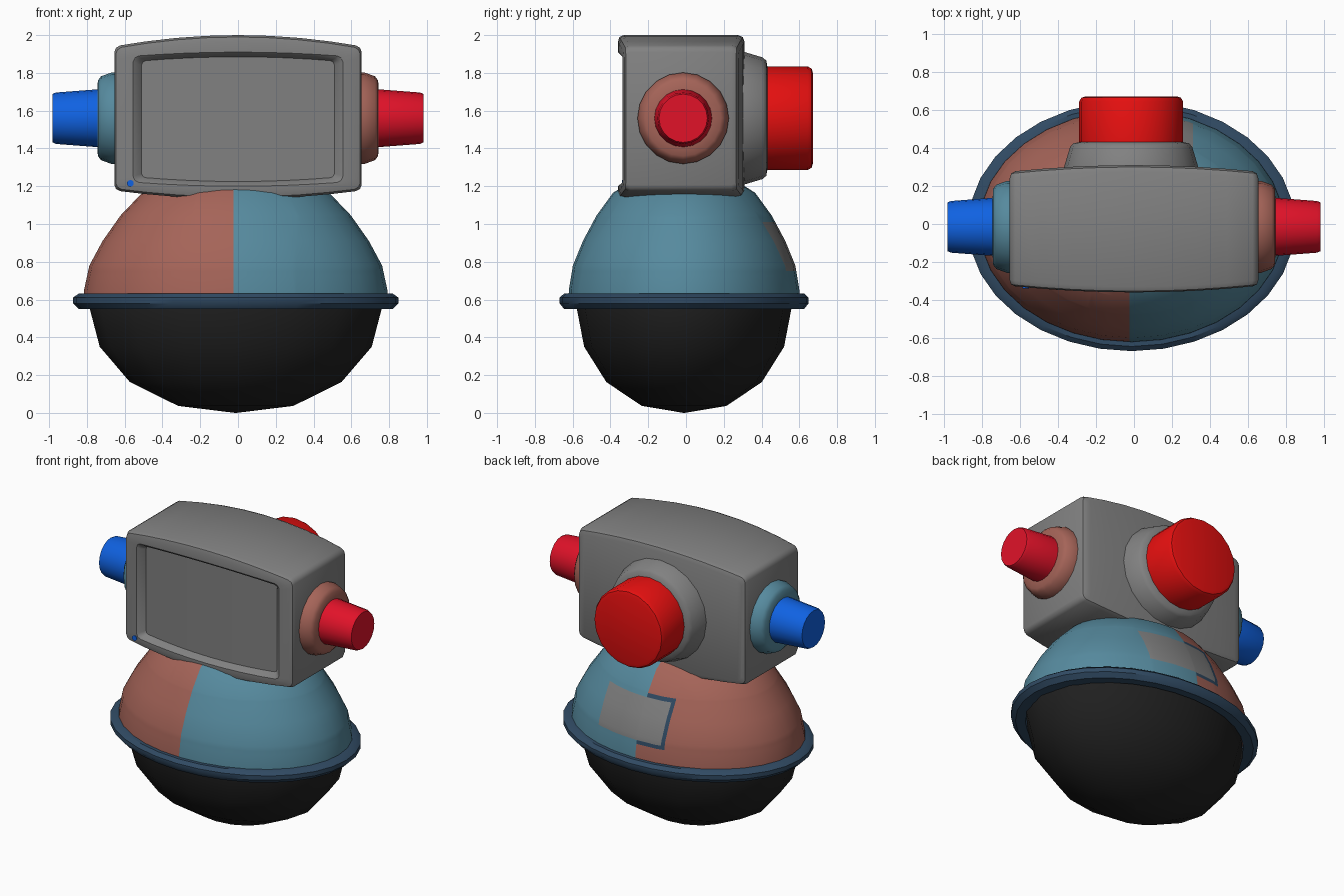
import bpy, bmesh, math
from mathutils import Matrix, Vector

if "Cube" in bpy.data.objects:
    bpy.data.objects.remove(bpy.data.objects["Cube"])


def mat(name, r, g, b):
    m = bpy.data.materials.new(name)
    m.diffuse_color = (r, g, b, 1)
    m.use_nodes = True
    m.node_tree.nodes["Principled BSDF"].inputs["Base Color"].default_value = m.diffuse_color
    return m


GREY = mat("casing grey", 0.22, 0.22, 0.22)
BROWN = mat("red brown", 0.376, 0.127, 0.098)
TEAL = mat("steel teal", 0.093, 0.254, 0.342)
NAVY = mat("dark navy", 0.03, 0.069, 0.125)
BLACK = mat("rubber black", 0.014, 0.014, 0.014)
RED = mat("bright red", 0.79, 0.005, 0.005)
CRIMSON = mat("crimson", 0.75, 0.006, 0.022)
BLUE = mat("bright blue", 0.005, 0.122, 0.76)


def finish(bm, name, mats, angle=40):
    bmesh.ops.recalc_face_normals(bm, faces=bm.faces[:])
    me = bpy.data.meshes.new(name)
    bm.to_mesh(me)
    bm.free()
    ob = bpy.data.objects.new(name, me)
    bpy.context.collection.objects.link(ob)
    for m in mats:
        me.materials.append(m)
    bpy.ops.object.select_all(action='DESELECT')
    ob.select_set(True)
    bpy.context.view_layer.objects.active = ob
    bpy.ops.object.shade_smooth_by_angle(angle=math.radians(angle))
    return ob


def lathe(profile, segs, centre, axis=(0, 0, 1), squash=1.0, closed=False):
    """Revolve (radius, height) points about an axis; squash flattens local y."""
    bm = bmesh.new()
    rings = []
    for r, h in profile:
        rings.append([bm.verts.new((r * math.cos(2 * math.pi * i / segs),
                                    squash * r * math.sin(2 * math.pi * i / segs), h))
                      for i in range(segs)])
    pairs = list(zip(rings, rings[1:]))
    if closed:
        pairs.append((rings[-1], rings[0]))
    for a, b in pairs:
        for i in range(segs):
            j = (i + 1) % segs
            bm.faces.new((a[i], a[j], b[j], b[i]))
    if not closed:
        bm.faces.new(rings[0])
        bm.faces.new(rings[-1])
    rot = Vector((0, 0, 1)).rotation_difference(Vector(axis)).to_matrix().to_4x4()
    bm.transform(Matrix.Translation(centre) @ rot)
    return bm


C = (-0.012, -0.01, 0)

# Black rolling base
base = [(0.004, 0), (0.305, 0.037), (0.56, 0.163), (0.72, 0.35), (0.775, 0.56), (0.77, 0.60)]
finish(lathe(base, 16, C, squash=0.735), "rolling_base", [BLACK], 60)

# Navy bumper ring
ring = [(0.76, 0.55), (0.83, 0.55), (0.862, 0.58), (0.862, 0.61), (0.83, 0.632), (0.76, 0.632)]
finish(lathe(ring, 32, C, squash=0.765, closed=True), "bumper_ring", [NAVY])

# Two-tone dome with a back panel, cut along planes and coloured by position
dome = [(0.805, 0.60), (0.803, 0.65), (0.775, 0.78), (0.705, 0.91), (0.61, 1.045),
        (0.495, 1.165), (0.30, 1.26)]
bm = lathe(dome, 32, C, squash=0.76)
X0, X1, Z0, Z1, SEAM, RIM = -0.20, 0.31, 0.75, 1.01, -0.025, 0.025
cuts = [((x, 0, 0), (1, 0, 0)) for x in (X0 - RIM, X0, SEAM, X1)]
cuts += [((0, 0, z), (0, 0, 1)) for z in (Z0 - RIM, Z0, Z1, Z1 + RIM)]
for co, no in cuts:
    bmesh.ops.bisect_plane(bm, geom=bm.verts[:] + bm.edges[:] + bm.faces[:],
                           plane_co=co, plane_no=no)
for f in bm.faces:
    c = f.calc_center_median()
    f.material_index = 0 if c.x < SEAM else 1
    if c.y > 0 and X0 < c.x < X1 and Z0 < c.z < Z1:
        f.material_index = 2
    elif c.y > 0 and X0 - RIM < c.x < SEAM and Z0 - RIM < c.z < Z1 + RIM:
        f.material_index = 3
finish(bm, "dome_body", [BROWN, TEAL, GREY, NAVY], 60)


# Head casing: bowed rounded-rectangle loops lofted from back to front, then into the screen
def head_loop(bm, y, bow_y, hw, top, bot, bow_t, bow_b, corner):
    k = [(0, 1), (0.3, 0.3), (1, 0)]          # (inset, drop) of the rounded corner
    left = [(-hw + corner * i, corner * d) for i, d in k]
    left += [(-hw * u, 0) for u in (0.75, 0.5, 0.25)]
    cols = left + [(0, 0)] + [(-x, d) for x, d in reversed(left)]
    up, down = [], []
    for x, d in cols:
        u = (x / hw) ** 2
        yy = y + bow_y * (1 - (x / 0.655) ** 2)
        up.append(bm.verts.new((x, yy, top - bow_t * u - d)))
        down.append(bm.verts.new((x, yy, bot + bow_b * u + d)))
    return up, down


bm = bmesh.new()
loops = [head_loop(bm, *p) for p in (
    (0.275, 0.035, 0.625, 1.965, 1.165, 0.06, 0.045, 0.03),
    (0.265, 0.035, 0.647, 1.99, 1.143, 0.06, 0.045, 0.03),
    (0.24, 0.035, 0.655, 2.0, 1.133, 0.06, 0.045, 0.03),
    (-0.295, -0.035, 0.655, 2.0, 1.133, 0.06, 0.045, 0.03),
    (-0.318, -0.035, 0.647, 1.99, 1.143, 0.06, 0.045, 0.03),
    (-0.325, -0.035, 0.625, 1.965, 1.165, 0.06, 0.045, 0.03),
    (-0.325, -0.035, 0.555, 1.91, 1.20, 0.022, 0.022, 0.03),
    (-0.31, -0.035, 0.535, 1.895, 1.212, 0.022, 0.022, 0.025),
    (-0.28, -0.035, 0.51, 1.885, 1.225, 0.022, 0.022, 0.02))]
for (u0, d0), (u1, d1) in zip(loops, loops[1:]):
    a, b = u0 + d0[::-1], u1 + d1[::-1]
    for i in range(len(a)):
        j = (i + 1) % len(a)
        bm.faces.new((a[i], a[j], b[j], b[i]))
for up, down in (loops[0], loops[-1]):
    for i in range(len(up) - 1):
        bm.faces.new((up[i], up[i + 1], down[i + 1], down[i]))
finish(bm, "head_casing", [GREY], 35)

# Indicator light on the frame
finish(lathe([(0.018, 0), (0.018, 0.02)], 12, (-0.57, -0.32, 1.215), (0, -1, 0)),
       "indicator_light", [BLUE])

# Side knobs: collar and tapered cap on each side
collar = [(0.242, 0.63), (0.242, 0.67), (0.222, 0.725), (0.20, 0.742), (0.14, 0.745)]
cap = [(0.153, 0.735), (0.151, 0.77), (0.136, 0.965), (0.128, 0.982)]
for side, s, m_collar, m_cap in (("right", 1, BROWN, CRIMSON), ("left", -1, TEAL, BLUE)):
    pos = (0, -0.015, 1.56)
    finish(lathe(collar, 20, pos, (s, 0, 0)), side + "_collar", [m_collar])
    finish(lathe(cap, 20, pos, (s, 0, 0)), side + "_knob", [m_cap])

# Large back knob and its collar
pos = (-0.015, 0, 1.56)
finish(lathe([(0.36, 0.25), (0.352, 0.305), (0.322, 0.405), (0.305, 0.425), (0.25, 0.435)],
             20, pos, (0, 1, 0)), "back_collar", [GREY])
finish(lathe([(0.274, 0.42), (0.274, 0.645), (0.262, 0.665), (0.24, 0.672)],
             20, pos, (0, 1, 0)), "back_knob", [RED])
